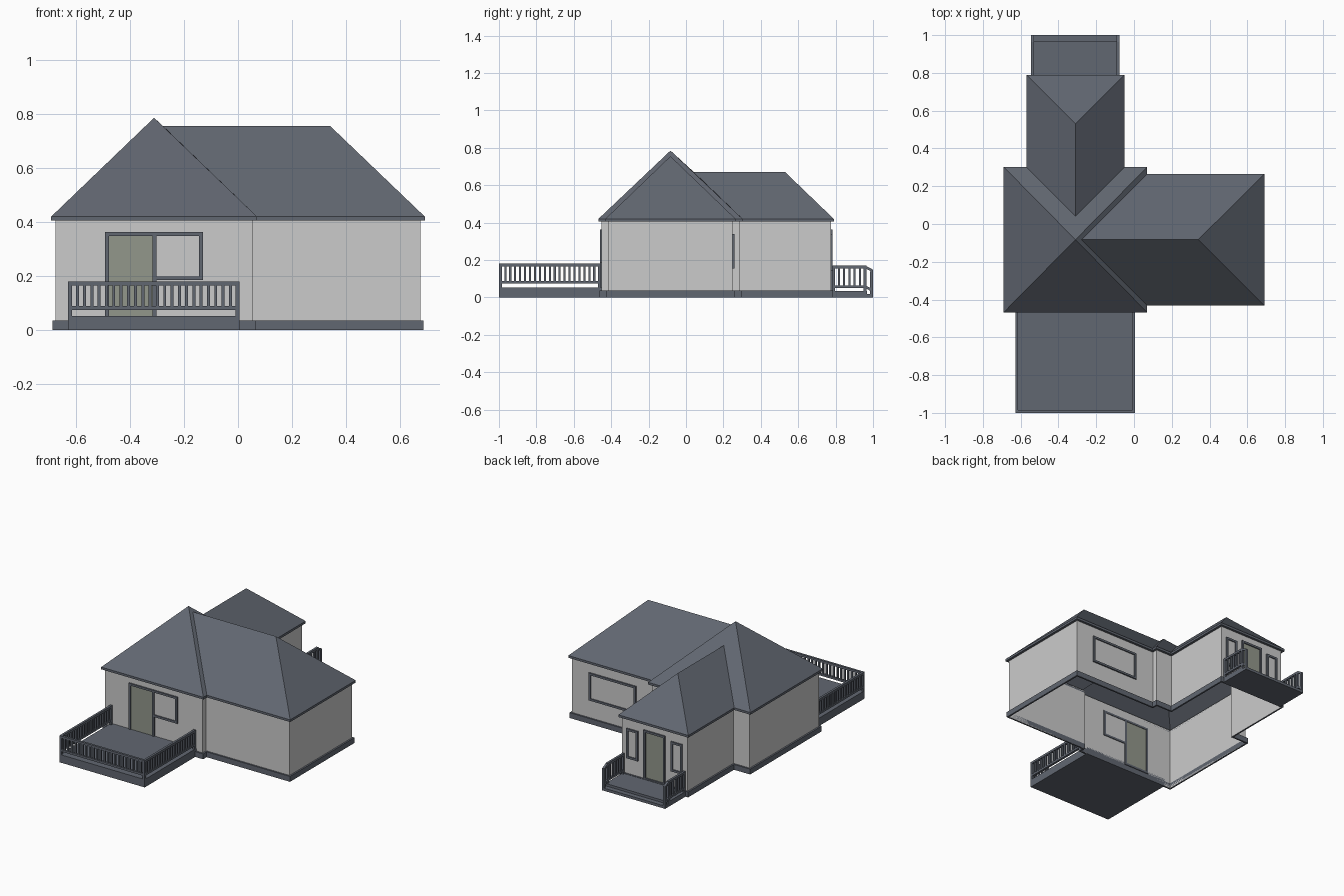
import bpy, bmesh
from mathutils import Vector

if "Cube" in bpy.data.objects:
    bpy.data.objects.remove(bpy.data.objects["Cube"])


def material(name, rgb):
    m = bpy.data.materials.new(name)
    m.diffuse_color = (*rgb, 1)
    m.use_nodes = True
    m.node_tree.nodes["Principled BSDF"].inputs["Base Color"].default_value = m.diffuse_color
    return m


SLATE = material("slate", (0.12, 0.135, 0.165))
DOOR = material("door_panel", (0.29, 0.31, 0.26))


def make(name, bm, mat=None, fix=True):
    if fix:
        bmesh.ops.recalc_face_normals(bm, faces=bm.faces)
    me = bpy.data.meshes.new(name)
    bm.to_mesh(me)
    bm.free()
    ob = bpy.data.objects.new(name, me)
    bpy.context.collection.objects.link(ob)
    if mat:
        me.materials.append(mat)
    return ob


def add_box(bm, x0, x1, y0, y1, z0, z1):
    vs = bmesh.ops.create_cube(bm, size=1)["verts"]
    for v in vs:
        v.co = ((x0 + x1) / 2 + v.co.x * (x1 - x0),
                (y0 + y1) / 2 + v.co.y * (y1 - y0),
                (z0 + z1) / 2 + v.co.z * (z1 - z0))


def box(name, dims, mat=SLATE):
    bm = bmesh.new()
    add_box(bm, *dims)
    return make(name, bm, mat)


def offset(pts, d):
    """Move a counter-clockwise outline outward by d."""
    out = []
    for i, p in enumerate(pts):
        p = Vector(p)
        n = Vector((0, 0))
        for e in (p - Vector(pts[i - 1]), Vector(pts[(i + 1) % len(pts)]) - p):
            e.normalize()
            n += Vector((e.y, -e.x))
        out.append(p + n * d)
    return out


def band(name, loops, mat=None, closed=True):
    """Skin a list of (outline, z) loops one after another."""
    bm = bmesh.new()
    rows = [[bm.verts.new((p[0], p[1], z)) for p in o] for o, z in loops]
    pairs = list(zip(rows, rows[1:] + rows[:1])) if closed else list(zip(rows, rows[1:]))
    for a, b in pairs:
        for i in range(len(a)):
            j = (i + 1) % len(a)
            bm.faces.new((a[i], a[j], b[j], b[i]))
    return make(name, bm, mat, closed)


# Eaves outline of the three joined wings
EAVES = [(-0.69, -0.468), (0.07, -0.468), (0.07, -0.431), (0.69, -0.431),
         (0.69, 0.265), (0.07, 0.265), (0.07, 0.302), (-0.05, 0.302),
         (-0.05, 0.79), (-0.57, 0.79), (-0.57, 0.302), (-0.69, 0.302)]
WALL = offset(EAVES, -0.016)
ZE = 0.42

# Walls, plinth and fascia
band("walls", [(WALL, 0.0), (WALL, ZE)], closed=False)
PLINTH = offset(WALL, 0.011)
band("plinth", [(PLINTH, 0.0), (PLINTH, 0.036), (WALL, 0.036), (WALL, 0.0)], SLATE)
band("fascia", [(EAVES, 0.405), (EAVES, ZE), (WALL, ZE), (WALL, 0.405)], SLATE)

# Hipped roofs meeting at valleys; 0-11 are eaves, the rest ridge points
bm = bmesh.new()
ridge = [(-0.31, -0.083, 0.785), (-0.278, -0.083, 0.755), (0.34, -0.083, 0.755),
         (-0.31, 0.042, 0.67), (-0.31, 0.53, 0.67)]
rv = [bm.verts.new((x, y, ZE)) for x, y in EAVES] + [bm.verts.new(p) for p in ridge]
for f in [(0, 1, 12), (1, 2, 13, 5, 6, 12), (6, 7, 15, 10, 11, 12), (11, 0, 12),
          (2, 3, 14, 13), (3, 4, 14), (4, 5, 13, 14),
          (7, 8, 16, 15), (8, 9, 16), (9, 10, 15, 16)]:
    bm.faces.new([rv[i] for i in f])
make("roof", bm, SLATE, False)


def opening(name, x0, x1, z0, z1, y, side, panel=None):
    """Framed pane in a wall facing side (-1 front, +1 back)."""
    t = 0.014
    ya, yb = sorted((y + side * 0.009, y - side * 0.005))
    bm = bmesh.new()
    for a, b in ((x0, x0 + t), (x1 - t, x1)):
        add_box(bm, a, b, ya, yb, z0, z1)
    for a, b in ((z0, z0 + t), (z1 - t, z1)):
        add_box(bm, x0 + t, x1 - t, ya, yb, a, b)
    make(name + "_frame", bm, SLATE)
    box(name + "_pane", (x0 + t, x1 - t, y - 0.002, y + 0.002, z0 + t, z1 - t), panel)


YF, YB, YC = -0.452, 0.249, 0.774
opening("front_door", -0.491, -0.302, 0.036, 0.363, YF, -1, DOOR)
opening("front_window", -0.316, -0.13, 0.185, 0.363, YF, -1)
opening("rear_wide_window", 0.195, 0.545, 0.155, 0.34, YB, 1)
opening("rear_door", -0.39, -0.23, 0.03, 0.363, YC, 1, DOOR)
for k, s in (("left", -1), ("right", 1)):
    a, b = sorted((-0.31 + s * 0.122, -0.31 + s * 0.207))
    opening(f"rear_{k}_window", a, b, 0.14, 0.34, YC, 1)


def railing(name, p, q, base, low, top, t=0.015, posts=(1, 1)):
    """Axis-aligned railing between centre points p and q."""
    bm = bmesh.new()
    p, q = Vector(p), Vector(q)
    h = t / 2

    def bar(a, b, z0, z1, w):
        add_box(bm, min(a.x, b.x) - w, max(a.x, b.x) + w,
                min(a.y, b.y) - w, max(a.y, b.y) + w, z0, z1)

    d = (q - p).normalized() * h
    bar(p + d * 2, q - d * 2, top - 0.015, top, h)
    bar(p + d * 2, q - d * 2, low, low + 0.014, h)
    for c, on in zip((p, q), posts):
        if on:
            bar(c, c, base, top, h)
    n = round((q - p).length / 0.027)
    for i in range(1, n):
        c = p.lerp(q, i / n)
        bar(c, c, low + 0.014, top - 0.015, 0.0055)
    make(name, bm, SLATE)


# Front deck with railing on three sides
X0, X1, Y0 = -0.628, 0.006, -1.0
box("front_deck", (X0, X1, Y0, YF, 0, 0.053))
h = 0.0075
railing("front_deck_rail", (X0 + h, Y0 + h), (X1 - h, Y0 + h), 0.05, 0.075, 0.18)
for k, x in (("left", X0 + h), ("right", X1 - h)):
    railing(f"front_deck_{k}_rail", (x, YF - 0.012), (x, Y0 + h), 0.05, 0.075, 0.18, posts=(1, 0))

# Rear porch with a low step and two side railings that slope at the end
P0, P1 = -0.545, -0.077
box("rear_porch", (P0, P1, YC, 0.967, 0, 0.034))
box("rear_step", (P0, P1, 0.967, 1.0, 0, 0.018))
for k, x in (("left", P0 + h), ("right", P1 - h)):
    railing(f"rear_porch_{k}_rail", (x, YC + 0.016), (x, 0.957), 0.03, 0.05, 0.17)
    box(f"rear_{k}_newel", (x - h, x + h, 0.985, 1.0, 0.015, 0.138))
    bm = bmesh.new()
    for z_hi, z_lo in ((0.17, 0.148), (0.064, 0.042)):
        add_box(bm, x - h, x + h, 0.96, 1.0, z_hi - 0.015, z_hi)
        bm.verts.ensure_lookup_table()
        for v in bm.verts[-8:]:
            if v.co.y > 0.98:
                v.co.z += z_lo - z_hi
    make(f"rear_{k}_sloped_rail", bm, SLATE)
